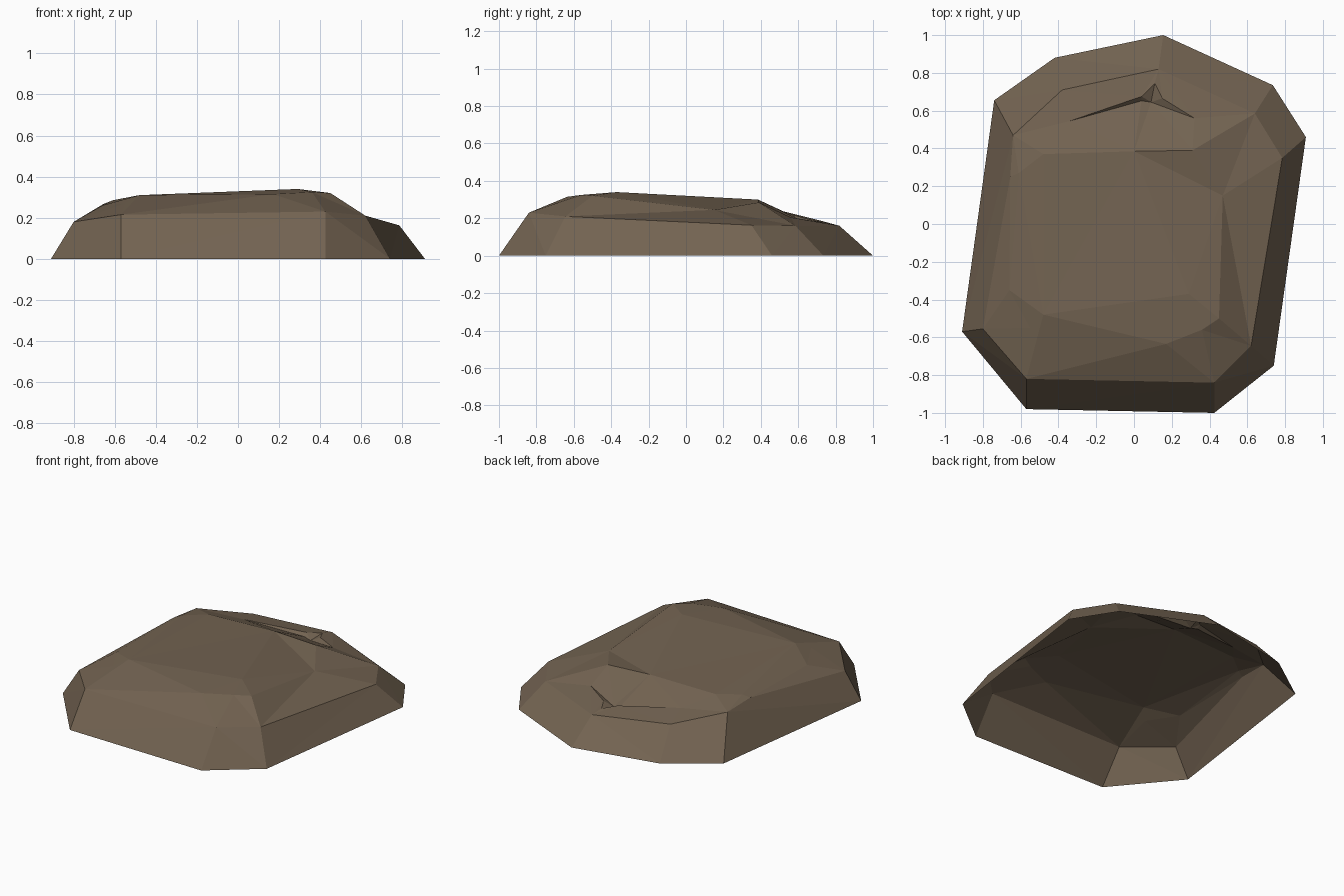
import bpy
from mathutils import Vector
from mathutils.geometry import delaunay_2d_cdt

if "Cube" in bpy.data.objects:
    bpy.data.objects.remove(bpy.data.objects["Cube"])

# Ground outline of the rock, counter-clockwise
base = [(-.91, -.57, 0), (-.57, -.98, 0), (.425, -1, 0), (.74, -.75, 0), (.91, .46, 0),
        (.735, .735, 0), (.155, 1, 0), (-.42, .88, 0), (-.74, .655, 0)]
# Shoulder ring, one point above each outline corner
shoulder = [(-.80, -.555, .18), (-.57, -.82, .215), (.425, -.84, .23), (.62, -.645, .21),
            (.785, .35, .163), (.64, .585, .16), (.13, .82, .16), (-.38, .71, .19),
            (-.64, .47, .25)]
# Plateau rim
rim = [(-.55, -.55, .27), (-.48, -.48, .31), (.17, -.635, .315), (.36, -.56, .325),
       (.45, -.5, .32), (.47, .15, .245), (.31, .39, .285), (0, .385, .30),
       (-.48, .37, .29), (-.61, .27, .285), (-.66, -.35, .26)]
# High point, side chip, and small crack in the back slope
peak = [(.29, -.37, .34), (-.655, .25, .267)]
crack = [(-.34, .545, .226), (.04, .675, .19), (.11, .745, .178), (.15, .665, .188),
         (.32, .56, .205)]
pit = [(.04, .652, .17), (.09, .645, .16)]

points, edges = [], []


def add_chain(chain, closed=False):
    start, n = len(points), len(chain)
    points.extend(chain)
    edges.extend((start + i, start + (i + 1) % n) for i in range(n if closed else n - 1))


n = len(base)
add_chain(base, True)
add_chain(shoulder, True)
edges += [(i, i + n) for i in range(n)]
add_chain(rim, True)
points += peak
add_chain(crack)
add_chain(pit)

# Triangulate in plan, then lift each corner to its height; underside stays open
xy, _, faces, source, _, _ = delaunay_2d_cdt([Vector(p[:2]) for p in points], edges, [], 0, 1e-5)
verts = [(v.x, v.y, points[s[0]][2] if s else .2) for v, s in zip(xy, source)]
mesh = bpy.data.meshes.new("rock")
mesh.from_pydata(verts, [], faces)
mesh.update()

brown = bpy.data.materials.new("earth brown")
brown.diffuse_color = (.17, .125, .083, 1)
brown.use_nodes = True
brown.node_tree.nodes["Principled BSDF"].inputs["Base Color"].default_value = brown.diffuse_color
mesh.materials.append(brown)
rock = bpy.data.objects.new("rock", mesh)
bpy.context.collection.objects.link(rock)
